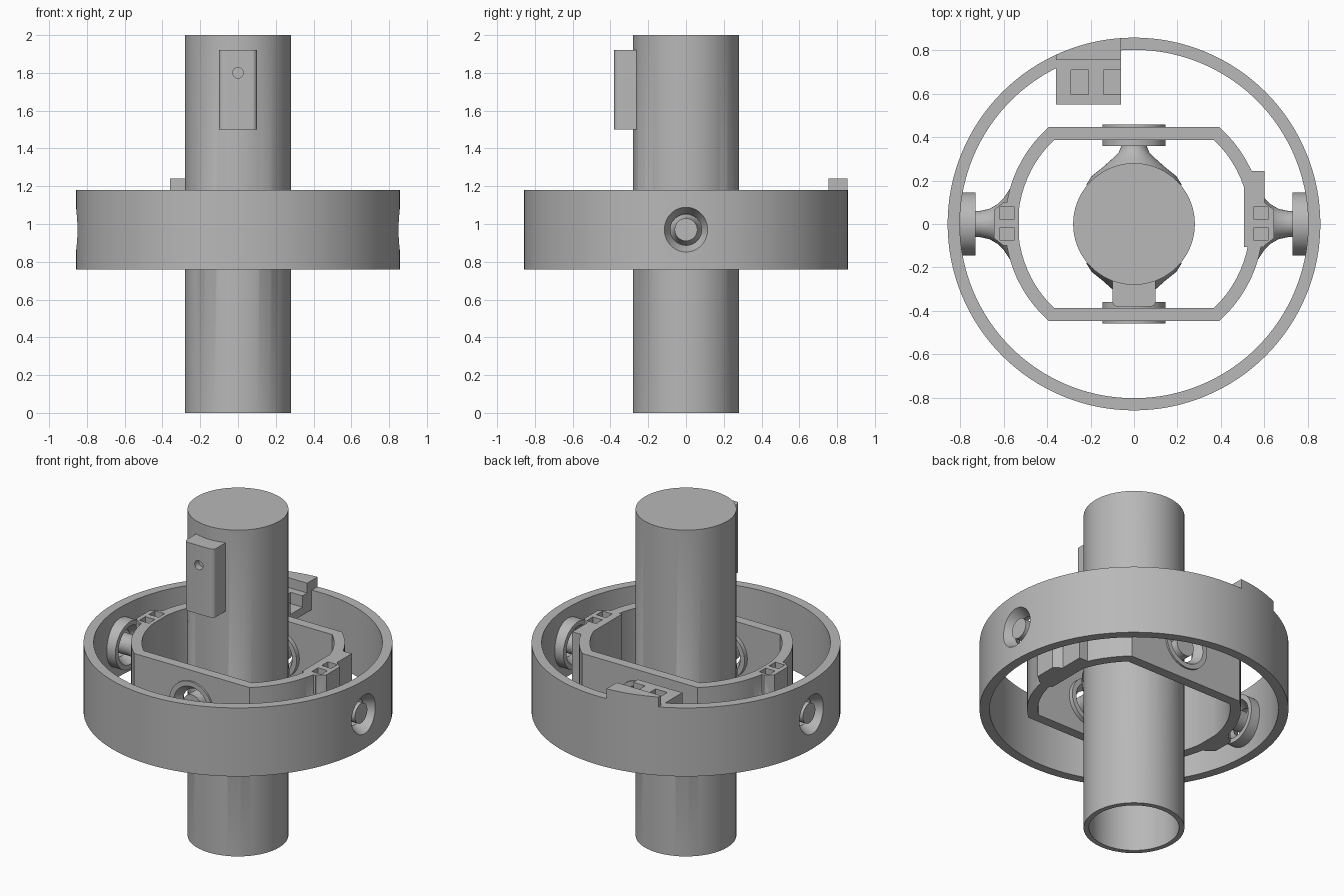
import bpy, bmesh, math
from mathutils import Matrix, Vector

cube = bpy.data.objects.get("Cube")
if cube:
    bpy.data.objects.remove(cube)

LOW, HIGH = 0.76, 1.18
MID = (LOW + HIGH) / 2

metal = bpy.data.materials.new("satin grey")
metal.use_nodes = True
grey = (0.48, 0.48, 0.48, 1)
metal.diffuse_color = grey
metal.node_tree.nodes["Principled BSDF"].inputs["Base Color"].default_value = grey


def finish(name, bm):
    bmesh.ops.recalc_face_normals(bm, faces=bm.faces)
    mesh = bpy.data.meshes.new(name)
    bm.to_mesh(mesh)
    bm.free()
    mesh.materials.append(metal)
    obj = bpy.data.objects.new(name, mesh)
    bpy.context.collection.objects.link(obj)
    return obj


def prism(name, outline, z0, z1):
    bm = bmesh.new()
    face = bm.faces.new([bm.verts.new((x, y, z0)) for x, y in outline])
    new = bmesh.ops.extrude_face_region(bm, geom=[face])["geom"]
    verts = [v for v in new if isinstance(v, bmesh.types.BMVert)]
    bmesh.ops.translate(bm, verts=verts, vec=(0, 0, z1 - z0))
    return finish(name, bm)


def box(name, x0, x1, y0, y1, z0, z1):
    return prism(name, [(x0, y0), (x1, y0), (x1, y1), (x0, y1)], z0, z1)


def lathe(name, profile, direction=(0, 0, 1), height=0, sides=64):
    """Solid of revolution from (distance, radius) pairs along a direction."""
    bm = bmesh.new()
    rings = []
    for d, r in profile:
        rings.append([bm.verts.new((r * math.cos(math.tau * i / sides),
                                    r * math.sin(math.tau * i / sides), d))
                      for i in range(sides)])
    for a, b in zip(rings, rings[1:]):
        for i in range(sides):
            j = (i + 1) % sides
            bm.faces.new((a[i], a[j], b[j], b[i]))
    bm.faces.new(rings[0])
    bm.faces.new(rings[-1])
    turn = Vector(direction).to_track_quat("Z", "Y").to_matrix().to_4x4()
    bm.transform(Matrix.Translation((0, 0, height)) @ turn)
    return finish(name, bm)


def combine(obj, other, operation):
    """Apply a boolean and discard the helper."""
    mod = obj.modifiers.new("cut", "BOOLEAN")
    mod.operation, mod.solver, mod.object = operation, "EXACT", other
    bpy.context.view_layer.update()
    graph = bpy.context.evaluated_depsgraph_get()
    mesh = bpy.data.meshes.new_from_object(obj.evaluated_get(graph))
    obj.modifiers.clear()
    obj.data = mesh
    bpy.data.objects.remove(other)


def clipped_circle(radius, limit, steps=20):
    """Circle with its front and back sliced flat."""
    a = math.asin(limit / radius)
    arc = [-a + 2 * a * i / steps for i in range(steps + 1)]
    right = [(radius * math.cos(t), radius * math.sin(t)) for t in arc]
    return right + [(-x, -y) for x, y in right]


# Outer ring with two side bearings
ring = lathe("outer_ring", [(LOW, 0.858), (HIGH, 0.858)], sides=128)
combine(ring, lathe("bore", [(LOW - 0.1, 0.802), (HIGH + 0.1, 0.802)], sides=128), "DIFFERENCE")
for s in (-1, 1):
    way = (s, 0, 0)
    combine(ring, lathe("flange", [(0.73, 0.145), (0.82, 0.145)], way, MID), "UNION")
for s in (-1, 1):
    way = (s, 0, 0)
    combine(ring, lathe("hole", [(0.72, 0.122), (0.79, 0.083), (0.87, 0.125)], way, MID), "DIFFERENCE")

# Bracket on the back of the outer ring
bracket = box("ring_bracket", -0.36, -0.06, 0.55, 0.76, 1.06, HIGH)
combine(bracket, box("ridge", -0.36, -0.06, 0.755, 0.9, 1.06, 1.24), "UNION")
combine(bracket, lathe("trim", [(0.9, 0.858), (1.4, 0.858)], sides=128), "INTERSECT")
for x0, x1 in ((-0.29, -0.21), (-0.14, -0.02)):
    combine(bracket, box("pocket", x0, x1, 0.595, 0.71, 1.11, 1.3), "DIFFERENCE")

# Inner frame with widened side blocks
frame = prism("inner_frame", clipped_circle(0.594, 0.447), LOW, HIGH)
combine(frame, prism("opening", clipped_circle(0.534, 0.387), LOW - 0.1, HIGH + 0.1), "DIFFERENCE")
for s in (-1, 1):
    pad = [(s * 0.53, -0.1), (s * 0.6, -0.1), (s * 0.645, -0.065),
           (s * 0.645, 0.065), (s * 0.6, 0.1), (s * 0.53, 0.1)]
    combine(frame, prism("pad", pad, LOW, HIGH), "UNION")
combine(frame, box("stop_block", 0.507, 0.6, -0.105, 0.245, LOW, HIGH), "UNION")

# Flared side pins and cable pockets of the frame
side_pin = [(0.54, 0.19), (0.57, 0.165), (0.6, 0.12), (0.63, 0.09),
            (0.665, 0.07), (0.71, 0.06), (0.835, 0.06)]
for s in (-1, 1):
    combine(frame, lathe("pin", side_pin, (s, 0, 0), MID), "UNION")
    for y in (-0.045, 0.05):
        x0, x1 = sorted((s * 0.553, s * 0.618))
        combine(frame, box("pocket", x0, x1, y - 0.03, y + 0.03, 1.12, 1.3), "DIFFERENCE")

# Front and back bearings of the frame
for s in (-1, 1):
    way = (0, s, 0)
    combine(frame, lathe("flange", [(0.36, 0.145), (0.458, 0.145)], way, MID), "UNION")
    combine(frame, lathe("hole", [(0.35, 0.122), (0.41, 0.083), (0.468, 0.122)], way, MID), "DIFFERENCE")

# Central tube, closed on top, with flared front and back pins
tube = lathe("central_tube", [(0, 0.28), (2, 0.28)], sides=96)
tube_pin = [(0.18, 0.22), (0.22, 0.195), (0.26, 0.145), (0.3, 0.1),
            (0.33, 0.07), (0.355, 0.06), (0.445, 0.06)]
for s in (-1, 1):
    combine(tube, lathe("pin", tube_pin, (0, s, 0), MID), "UNION")
combine(tube, lathe("bore", [(-0.1, 0.25), (1.95, 0.25)], sides=96), "DIFFERENCE")

# Housing on the front of the tube with a small round recess
corner = [(0.1 - 0.025 * (1 - math.cos(t)), -0.38 + 0.025 * (1 - math.sin(t)))
          for t in (i * math.pi / 12 for i in range(7))]
half = [(0.1, -0.262)] + corner
housing = prism("front_housing", half + [(-x, y) for x, y in reversed(half)], 1.5, 1.92)
combine(housing, lathe("recess", [(0.34, 0.028), (0.4, 0.028)], (0, -1, 0), 1.8, 32), "DIFFERENCE")

# Smooth curved faces while keeping crisp edges
bpy.ops.object.select_all(action="DESELECT")
for part in (ring, bracket, frame, tube, housing):
    part.select_set(True)
    bpy.context.view_layer.objects.active = part
bpy.ops.object.shade_smooth_by_angle(angle=math.radians(25))
